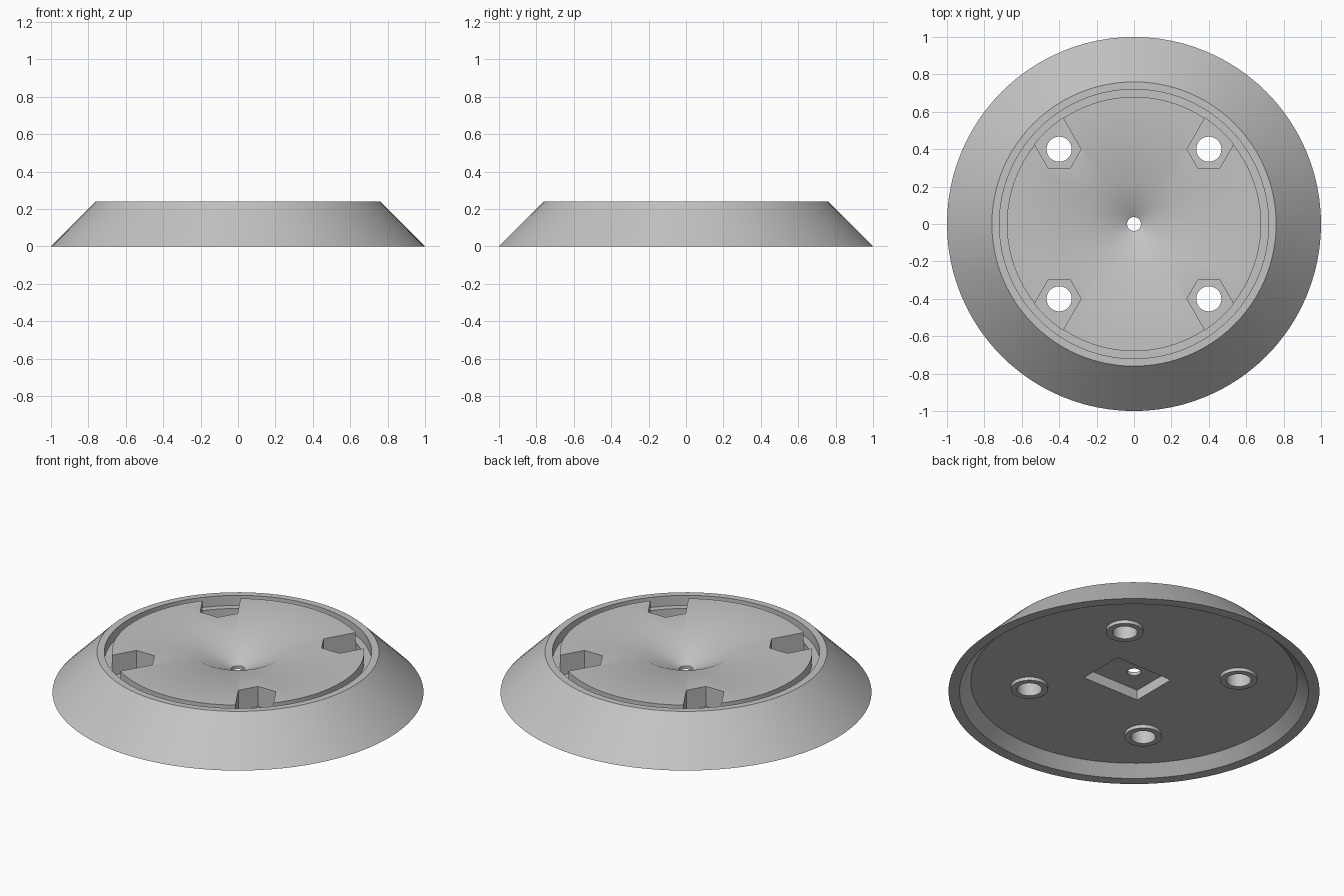
import bpy, bmesh, math

cube = bpy.data.objects.get("Cube")
if cube:
    bpy.data.objects.remove(cube)

SEGMENTS = 96
FLOOR = 0.06      # underside of the plate
POCKET = 0.12     # floor of the nut pockets and ceiling of the square recess
TOP = 0.24
CORNERS = [(sx, sy) for sx in (1, -1) for sy in (1, -1)]

grey = bpy.data.materials.new("light_grey")
grey.use_nodes = True
grey.diffuse_color = (0.55, 0.55, 0.55, 1)
grey.node_tree.nodes["Principled BSDF"].inputs["Base Color"].default_value = grey.diffuse_color


def make_object(name, bm):
    bmesh.ops.recalc_face_normals(bm, faces=bm.faces)
    mesh = bpy.data.meshes.new(name)
    bm.to_mesh(mesh)
    bm.free()
    mesh.materials.append(grey)
    obj = bpy.data.objects.new(name, mesh)
    bpy.context.collection.objects.link(obj)
    return obj


def add_prism(bm, outline, low, high):
    face = bm.faces.new([bm.verts.new((x, y, low)) for x, y in outline])
    moved = bmesh.ops.extrude_face_region(bm, geom=[face])["geom"]
    for v in moved:
        if isinstance(v, bmesh.types.BMVert):
            v.co.z = high


def circle(cx, cy, radius, count=48):
    steps = [math.tau * i / count for i in range(count)]
    return [(cx + radius * math.cos(a), cy + radius * math.sin(a)) for a in steps]


def prisms(name, outlines, low, high):
    bm = bmesh.new()
    for outline in outlines:
        add_prism(bm, outline, low, high)
    return make_object(name, bm)


def combine(target, tool, operation):
    mod = target.modifiers.new(tool.name, "BOOLEAN")
    mod.object = tool
    mod.operation = operation
    mod.solver = "EXACT"
    bpy.context.view_layer.objects.active = target
    bpy.ops.object.modifier_apply(modifier=mod.name)
    bpy.data.objects.remove(tool)


# Turned body: sloped side, rim, groove, plate, central funnel, hollow underside
profile = [(1, 0), (0.76, TOP), (0.72, TOP), (0.72, 0.18), (0.68, 0.18), (0.68, TOP),
           (0.235, TOP), (0.037, 0.14), (0.037, FLOOR), (0.88, FLOOR), (0.94, 0)]
bm = bmesh.new()
rings = [[bm.verts.new((x, y, z)) for x, y in circle(0, 0, r, SEGMENTS)] for r, z in profile]
for a, b in zip(rings, rings[1:] + rings[:1]):
    for i in range(SEGMENTS):
        j = (i + 1) % SEGMENTS
        bm.faces.new((a[i], a[j], b[j], b[i]))
base = make_object("round_base", bm)

# Washer-like bosses under the bolt holes
bosses = prisms("bosses", [circle(0.4 * sx, 0.4 * sy, 0.1) for sx, sy in CORNERS], 0.04, 0.09)
combine(base, bosses, "UNION")

# Hexagonal nut pockets that open into the groove
slot = [(0.4 + 0.117 * math.cos(math.radians(a)), 0.4 + 0.117 * math.sin(math.radians(a)))
        for a in (180, 240, 300)]
for i in range(7):
    a = math.radians(38.7 + 17.5 * i / 6)
    slot.append((0.682 * math.cos(a), 0.682 * math.sin(a)))
pockets = prisms("pockets", [[(x * sx, y * sy) for x, y in slot] for sx, sy in CORNERS], POCKET, 0.3)
combine(base, pockets, "DIFFERENCE")

# Bolt holes
holes = prisms("holes", [circle(0.4 * sx, 0.4 * sy, 0.067) for sx, sy in CORNERS], -0.1, 0.2)
combine(base, holes, "DIFFERENCE")

# Rectangular recess in the underside, around the central hole
recess = prisms("recess", [[(-0.14, -0.14), (0.235, -0.14), (0.235, 0.14), (-0.14, 0.14)]], -0.1, POCKET)
combine(base, recess, "DIFFERENCE")

bpy.ops.object.select_all(action="DESELECT")
base.select_set(True)
bpy.context.view_layer.objects.active = base
bpy.ops.object.shade_smooth_by_angle(angle=math.radians(30))
